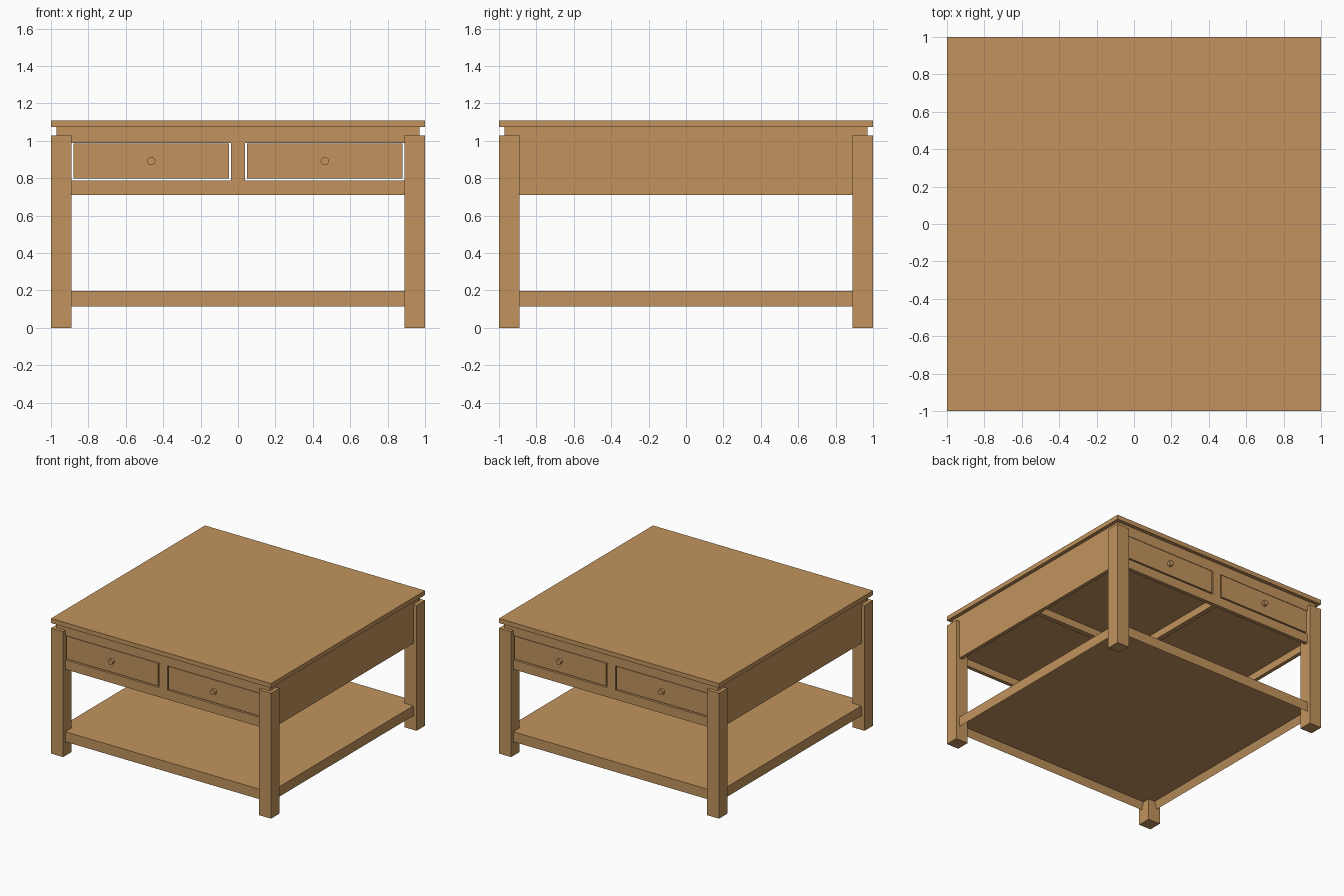
import bpy, bmesh, math
from mathutils import Matrix, Vector

old = bpy.data.objects.get("Cube")
if old:
    bpy.data.objects.remove(old, do_unlink=True)

wood = bpy.data.materials.new("light_wood")
wood.use_nodes = True
WOOD = (0.539, 0.296, 0.109, 1.0)
wood.diffuse_color = WOOD
wood.node_tree.nodes["Principled BSDF"].inputs["Base Color"].default_value = WOOD


def finish(name, bm):
    mesh = bpy.data.meshes.new(name)
    bm.to_mesh(mesh)
    bm.free()
    mesh.materials.append(wood)
    obj = bpy.data.objects.new(name, mesh)
    bpy.context.collection.objects.link(obj)
    return obj


def box_mesh(x, y, z):
    """Box from three (low, high) ranges."""
    bm = bmesh.new()
    size = [r[1] - r[0] for r in (x, y, z)]
    mid = Vector([(r[0] + r[1]) / 2 for r in (x, y, z)])
    bmesh.ops.create_cube(bm, size=1.0,
                          matrix=Matrix.Translation(mid) @ Matrix.Diagonal((*size, 1)))
    return bm


def box(name, x, y, z):
    return finish(name, box_mesh(x, y, z))


def span(a, b, side):
    return tuple(sorted((a * side, b * side)))


EDGE = 0.97      # outer plane of aprons and shelf
THICK = 0.03     # board thickness
LEG_IN = 0.89    # inner side of the legs

# Table top
box("table_top", (-1, 1), (-1, 1), (1.073, 1.11))

# Legs
for sx, nx in ((-1, "right"), (1, "left")):
    for sy, ny in ((-1, "front"), (1, "back")):
        box(f"{ny}_{nx}_leg", span(LEG_IN, 1, sx), span(LEG_IN, 1, sy), (0, 1.03))

# Lower shelf: a board with its underside hollowed out inside a rim
bm = box_mesh((-EDGE, EDGE), (-EDGE, EDGE), (0.115, 0.197))
bm.normal_update()
bottom = min(bm.faces, key=lambda f: f.calc_center_median().z)
bmesh.ops.inset_region(bm, faces=[bottom], thickness=THICK)
bmesh.ops.translate(bm, verts=bottom.verts, vec=(0, 0, 0.06))
finish("lower_shelf", bm)

# Side aprons
for s, n in ((-1, "right"), (1, "left")):
    box(f"{n}_apron", span(EDGE - THICK, EDGE, s), (-EDGE, EDGE), (0.71, 1.075))

# Front and back aprons with two drawer openings each
cutters = [box("opening_cutter", span(0.038, 0.91, s), (-1.2, 1.2), (0.787, 0.988))
           for s in (-1, 1)]
for s, n in ((-1, "front"), (1, "back")):
    apron = box(f"{n}_apron", (-EDGE, EDGE), span(EDGE - THICK, EDGE, s), (0.71, 1.075))
    for cutter in cutters:
        mod = apron.modifiers.new("opening", 'BOOLEAN')
        mod.operation = 'DIFFERENCE'
        mod.solver = 'EXACT'
        mod.object = cutter
    bpy.context.view_layer.objects.active = apron
    for mod in list(apron.modifiers):
        bpy.ops.object.modifier_apply(modifier=mod.name)
for cutter in cutters:
    bpy.data.objects.remove(cutter, do_unlink=True)

# Drawer floor and the crossed rails beneath it
INNER = EDGE - THICK
box("drawer_floor", (-INNER, INNER), (-INNER, INNER), (0.77, 0.785))
box("cross_rail_long", (-INNER, INNER), (-0.02, 0.02), (0.71, 0.77))
box("cross_rail_deep", (-0.02, 0.02), (-INNER, INNER), (0.71, 0.77))

# Drawer fronts and round knobs
for sy, ny in ((-1, "front"), (1, "back")):
    for sx, nx in ((-1, "right"), (1, "left")):
        box(f"{ny}_{nx}_drawer", span(0.048, 0.88, sx),
            span(EDGE - THICK, EDGE, sy), (0.798, 0.985))
        bm = bmesh.new()
        place = (Matrix.Translation((0.464 * sx, 0.977 * sy, 0.892))
                 @ Matrix.Rotation(math.pi / 2, 4, 'X'))
        bmesh.ops.create_cone(bm, cap_ends=True, segments=20, radius1=0.022,
                              radius2=0.022, depth=0.036, matrix=place)
        knob = finish(f"{ny}_{nx}_knob", bm)
        bpy.ops.object.select_all(action='DESELECT')
        knob.select_set(True)
        bpy.context.view_layer.objects.active = knob
        bpy.ops.object.shade_smooth_by_angle(angle=math.radians(35))
